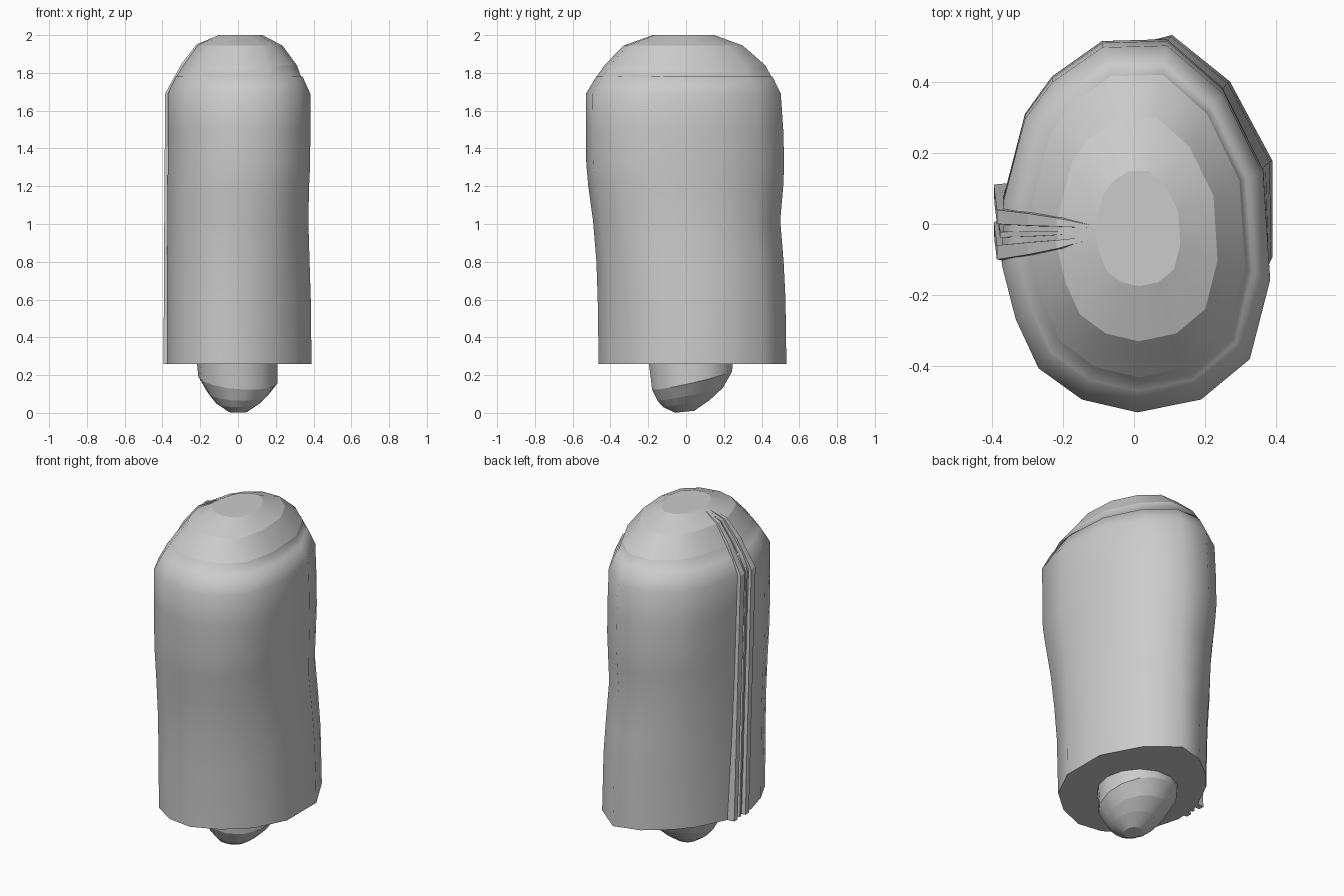
import bpy
import bmesh
from math import cos, sin, tau
from mathutils import Vector

if "Cube" in bpy.data.objects:
    bpy.data.objects.remove(bpy.data.objects["Cube"], do_unlink=True)

grey = bpy.data.materials.new("plain grey")
grey.use_nodes = True
grey.diffuse_color = (0.6, 0.6, 0.6, 1)
grey.node_tree.nodes["Principled BSDF"].inputs["Base Color"].default_value = (0.6, 0.6, 0.6, 1)

# Unit outlines: uneven oval for the body, circle for the plug
OVAL = [(1, -0.28), (0.95, 0.30), (0.65, 0.74), (0.24, 1), (-0.24, 0.99),
        (-0.61, 0.80), (-0.81, 0.60), (-0.97, 0.15), (-0.98, -0.2),
        (-0.88, -0.49), (-0.71, -0.76), (-0.39, -0.93), (0.02, -1),
        (0.49, -0.93), (0.85, -0.71)]
CIRCLE = [(cos(tau * i / 14), sin(tau * i / 14)) for i in range(14)]


def ring(outline, z, x0, x1, y0, y1):
    """Outline scaled to span the given x and y limits."""
    return [Vector(((x0 + x1) / 2 + u * (x1 - x0) / 2,
                    (y0 + y1) / 2 + v * (y1 - y0) / 2, z)) for u, v in outline]


def loft(name, rings, smooth, sharp_rings=()):
    """Skin a list of loops, cap both ends and crease the chosen loops."""
    bm = bmesh.new()
    loops = [[bm.verts.new(p) for p in r] for r in rings]
    for low, high in zip(loops, loops[1:]):
        for i in range(len(low)):
            j = (i + 1) % len(low)
            bm.faces.new((low[i], low[j], high[j], high[i]))
    caps = [bm.faces.new(loops[0][::-1]), bm.faces.new(loops[-1])]
    bmesh.ops.recalc_face_normals(bm, faces=bm.faces)
    for f in bm.faces:
        f.smooth = smooth and f not in caps
    for k in sharp_rings:
        for a, b in zip(loops[k], loops[k][1:] + loops[k][:1]):
            bm.edges.get((a, b)).smooth = False
    mesh = bpy.data.meshes.new(name)
    bm.to_mesh(mesh)
    bm.free()
    mesh.materials.append(grey)
    obj = bpy.data.objects.new(name, mesh)
    bpy.context.collection.objects.link(obj)


# Body wall: height, x limits, y limits
wall = [
    (0.26, -0.385, 0.409, -0.477, 0.532),
    (0.60, -0.385, 0.402, -0.48, 0.527),
    (0.80, -0.383, 0.390, -0.483, 0.517),
    (1.02, -0.381, 0.379, -0.498, 0.499),
    (1.20, -0.380, 0.379, -0.52, 0.515),
    (1.32, -0.379, 0.382, -0.528, 0.52),
    (1.50, -0.379, 0.383, -0.53, 0.515),
    (1.69, -0.379, 0.383, -0.53, 0.502),
    (1.78, -0.335, 0.342, -0.475, 0.458),
]
rings = [ring(OVAL, *w) for w in wall]

# The lower wall is pinched along one diagonal
diagonal = Vector((1, -1, 0)).normalized()
for loop in rings:
    for p in loop:
        pinch = 0.4 * min(1, max(0, (1.3 - p.z) / 0.8))
        reach = p.dot(diagonal)
        push = pinch * max(0, abs(reach) - 0.3)
        p -= diagonal * (push if reach > 0 else -push)

# Faint groove below the dome, deepest on one side
groove = []
for p in rings[-1]:
    out = Vector((p.x, p.y, 0)).normalized()
    depth = 0.004 + 0.007 * max(0, out.x + 0.3 * out.y)
    groove.append(p - out * depth + Vector((0, 0, 0.002)))
rings.append(groove)

# Dome
dome = [
    (1.84, -0.295, 0.312, -0.432, 0.42),
    (1.945, -0.218, 0.235, -0.33, 0.30),
    (2.00, -0.108, 0.13, -0.175, 0.15),
]
rings += [ring(OVAL, *d) for d in dome]
loft("body", rings, True, (0, 10, 11, 12))


# Tapered plug with a slanted rim under the body
def slanted(z, x, y0, y1, slope, lean):
    loop = ring(CIRCLE, z, -x, x, y0, y1)
    for p in loop:
        p.z += slope * (p.y - (y0 + y1) / 2) + lean * p.x
    return loop


plug = [
    slanted(0.006, 0.05, -0.06, 0.045, 0.1, 0),
    slanted(0.05, 0.115, -0.125, 0.13, 0.15, 0),
    slanted(0.10, 0.16, -0.155, 0.2, 0.2, -0.04),
    slanted(0.175, 0.21, -0.185, 0.25, 0.23, -0.08),
]
loft("bottom_plug", plug, True, range(4))
collar = [plug[-1], ring(CIRCLE, 0.29, -0.22, 0.21, -0.205, 0.252)]
loft("plug_collar", collar, True, (0, 1))


# Raised side ribs, running up the wall and narrowing over the dome
def rib(name, y_base, y_shoulder, y_tip, width, lift):
    path = [(0.26, -0.381, 0), (0.8, -0.379, 0.35), (1.2, -0.376, 0.65),
            (1.69, -0.373, 1), (1.84, -0.288, 1.25),
            (1.945, -0.212, 1.5), (2.0, -0.10, 2)]
    loops = []
    for z, x, t in path:
        if t <= 1:
            y, w = y_base + (y_shoulder - y_base) * t, width * (0.8 + 0.2 * t)
            out = Vector((-lift, 0, 0))
        else:
            y = y_shoulder + (y_tip - y_shoulder) * (t - 1)
            w = width * (2.1 - t)
            out = Vector((-lift, 0, lift)) * (2 - t)
        p = Vector((x, y, z))
        side = Vector((0, w / 2, 0))
        inner = Vector((0.03, 0, 0)) if t < 2 else Vector((0, 0, -0.01))
        loops.append([p + inner - side, p + inner + side,
                      p + out + side * 0.8, p + out - side * 0.8])
    loft(name, loops, False)


rib("back_side_rib", 0.095, 0.02, -0.01, 0.05, 0.013)
rib("front_side_rib", -0.01, -0.08, -0.035, 0.05, 0.013)
rib("middle_side_rib", 0.04, -0.03, -0.022, 0.02, 0.004)
